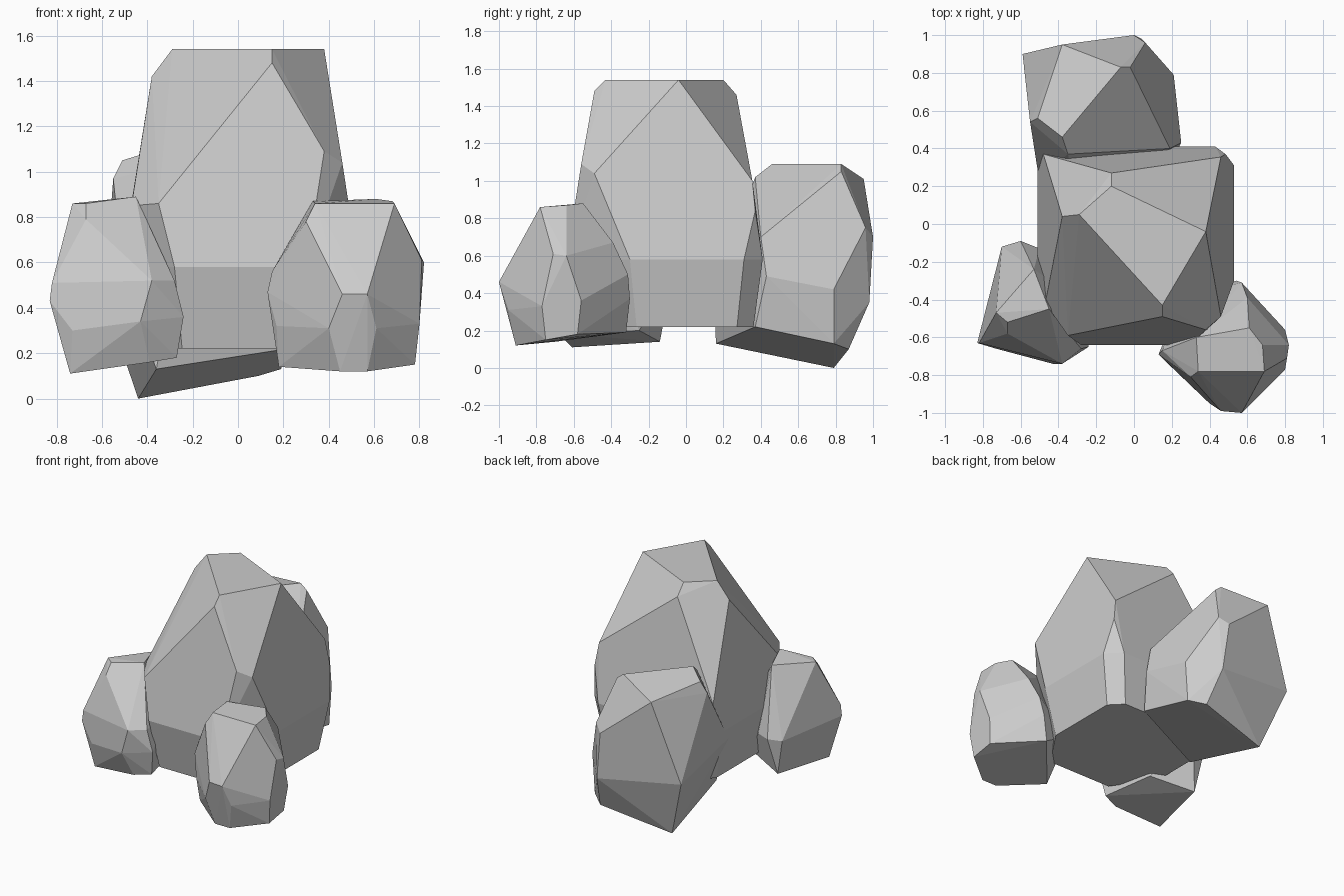
import bpy, bmesh, math


def boulder(name, points):
    """Faceted stone: convex hull of its corners, near-coplanar triangles merged."""
    bm = bmesh.new()
    for p in points:
        bm.verts.new(p)
    bmesh.ops.convex_hull(bm, input=bm.verts[:], use_existing_faces=False)
    bmesh.ops.delete(bm, geom=[v for v in bm.verts if not v.link_faces], context='VERTS')
    bmesh.ops.dissolve_limit(bm, angle_limit=math.radians(3),
                             verts=bm.verts[:], edges=bm.edges[:])
    bmesh.ops.recalc_face_normals(bm, faces=bm.faces[:])
    mesh = bpy.data.meshes.new(name)
    bm.to_mesh(mesh)
    bm.free()
    obj = bpy.data.objects.new(name, mesh)
    bpy.context.collection.objects.link(obj)
    return obj


# Main boulder: widest ring, tapered base below it, chipped crown above
ring = [(-.28, -.64), (.30, -.64), (.53, -.30), (.53, .31),
        (.43, .41), (-.45, .41), (-.51, .32), (-.51, -.30)]
crown = [(-.29, .05, 1.54), (.15, -.43, 1.54), (.38, -.04, 1.54), (-.12, .20, 1.54),
         (-.38, .04, 1.42), (.15, -.49, 1.48), (-.12, .27, 1.46),
         (.46, .355, 1.0), (.485, .37, .84), (-.48, .37, .80),
         (.38, -.56, 1.09), (.46, -.49, 1.04), (-.35, -.59, .86), (-.47, -.42, .85)]
boulder("main_boulder",
        [(x, y, .58) for x, y in ring] + [(x * .88, y * .88, .22) for x, y in ring] + crown)

# Back boulder, leaning against the main one
boulder("back_boulder", [
    (-.38, .46, 1.09), (-.07, .83, 1.09), (-.02, .83, 1.05), (-.38, .95, 1.01),
    (-.51, .56, 1.05), (-.55, .54, .97), (-.35, .37, 1.02), (.19, .40, .70),
    (-.59, .90, .44), (0, 1.0, .70), (.06, .96, .75), (.04, .98, .35),
    (.21, .79, .42), (.25, .43, .49), (-.50, .22, .50), (-.30, .15, .45),
    (-.44, .79, 0), (.09, .87, .10), (.19, .79, .13), (.22, .37, .22), (-.36, .16, .13)])

# Front left boulder
boulder("left_boulder", [
    (-.73, -.47, .86), (-.67, -.52, .86), (-.67, -.58, .79), (-.53, -.24, .87),
    (-.45, -.45, .89), (-.38, -.74, .52), (-.28, -.66, .52), (-.43, -.74, .34),
    (-.24, -.65, .36), (-.82, -.63, .51), (-.83, -.63, .43), (-.73, -.66, .30),
    (-.70, -.12, .40), (-.60, -.09, .40), (-.50, -.13, .40), (-.30, -.40, .55),
    (-.74, -.61, .11), (-.39, -.66, .16), (-.27, -.62, .18), (-.65, -.14, .14),
    (-.35, -.25, .20)])

# Front right boulder
boulder("right_boulder", [
    (.34, -.78, .86), (.69, -.78, .86), (.68, -.64, .87), (.61, -.55, .88),
    (.33, -.60, .87), (.30, -.81, .78), (.71, -.80, .69), (.81, -.71, .61),
    (.82, -.64, .60), (.57, -1.0, .46), (.46, -.99, .46), (.40, -.95, .31),
    (.61, -.95, .31), (.13, -.69, .47), (.15, -.67, .56), (.17, -.73, .32),
    (.80, -.77, .33), (.80, -.56, .36), (.60, -.39, .67), (.57, -.31, .50),
    (.54, -.30, .37), (.25, -.40, .35), (.18, -.70, .14), (.45, -.91, .12),
    (.57, -.91, .12), (.78, -.75, .15), (.78, -.58, .18), (.50, -.32, .19)])
